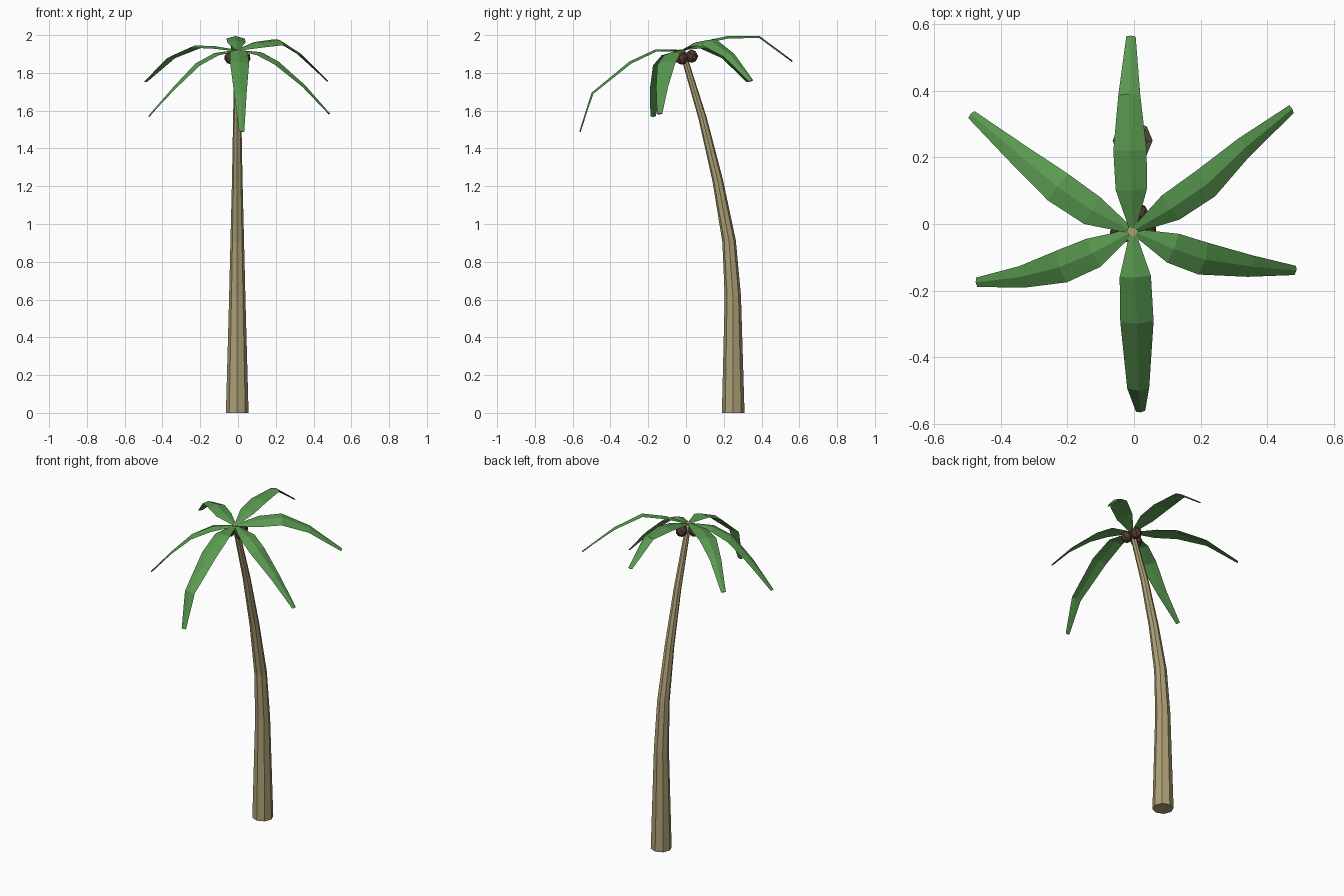
import bpy, bmesh, math
from mathutils import Vector

if "Cube" in bpy.data.objects:
    bpy.data.objects.remove(bpy.data.objects["Cube"])


def material(name, rgb):
    m = bpy.data.materials.new(name)
    m.diffuse_color = (*rgb, 1)
    m.use_nodes = True
    m.node_tree.nodes["Principled BSDF"].inputs["Base Color"].default_value = m.diffuse_color
    return m


BARK = material("bark", (0.42, 0.35, 0.18))
LEAF = material("leaf", (0.10, 0.32, 0.08))
NUT = material("nut", (0.09, 0.045, 0.03))


def loft(name, rings, mat):
    """Skin a list of equal-sized closed rings and cap both ends."""
    bm = bmesh.new()
    loops = [[bm.verts.new(p) for p in ring] for ring in rings]
    n = len(loops[0])
    for a, b in zip(loops, loops[1:]):
        for i in range(n):
            j = (i + 1) % n
            bm.faces.new((a[i], a[j], b[j], b[i]))
    bm.faces.new(loops[0][::-1])
    bm.faces.new(loops[-1])
    bmesh.ops.recalc_face_normals(bm, faces=bm.faces)
    me = bpy.data.meshes.new(name)
    bm.to_mesh(me)
    bm.free()
    me.materials.append(mat)
    ob = bpy.data.objects.new(name, me)
    bpy.context.collection.objects.link(ob)
    return ob


# Trunk: octagonal, tapering and bending (y, z, radius)
trunk = [(0.25, 0, 0.06), (0.248, 0.62, 0.043), (0.228, 0.91, 0.036),
         (0.168, 1.23, 0.028), (0.088, 1.56, 0.022), (-0.022, 1.925, 0.016)]
rings = []
for k, (y, z, r) in enumerate(trunk):
    lo, hi = trunk[max(k - 1, 0)], trunk[min(k + 1, len(trunk) - 1)]
    # rings lean with the path; both ends stay level
    slope = 0 if k in (0, len(trunk) - 1) else (hi[0] - lo[0]) / (hi[1] - lo[1])
    tilt = math.atan(slope)
    ring = []
    for i in range(8):
        a = i * math.pi / 4
        c, s = r * math.cos(a), r * math.sin(a)
        ring.append((-0.004 + c, y + s * math.cos(tilt), z - s * math.sin(tilt)))
    rings.append(ring)
loft("trunk", rings, BARK)

# Fronds: folded blades along a drooping spine, with a roll about the spine
ROOT = (-0.004, -0.022, 1.922)
HALF_WIDTH = (0.008, 0.047, 0.05, 0.033, 0.014)
DROP = (0.002, 0.012, 0.014, 0.01, 0.004)
FRONDS = {
    "back_frond": (0, [(-0.008, 0.10, 1.97), (-0.012, 0.22, 1.995),
                       (-0.014, 0.39, 1.995), (-0.009, 0.565, 1.865)]),
    "front_frond": (0, [(0.004, -0.16, 1.925), (0.009, -0.30, 1.86),
                        (0.013, -0.50, 1.695), (0.02, -0.565, 1.49)]),
    "back_right_frond": (18, [(0.11, 0.045, 1.96), (0.22, 0.12, 1.975),
                              (0.335, 0.23, 1.90), (0.475, 0.345, 1.76)]),
    "back_left_frond": (0, [(-0.125, 0.04, 1.942), (-0.23, 0.112, 1.945),
                            (-0.358, 0.218, 1.887), (-0.49, 0.33, 1.757)]),
    "front_right_frond": (6, [(0.12, -0.075, 1.91), (0.215, -0.107, 1.86),
                              (0.355, -0.128, 1.735), (0.487, -0.14, 1.585)]),
    "front_left_frond": (0, [(-0.125, -0.088, 1.905), (-0.225, -0.13, 1.85),
                             (-0.345, -0.16, 1.722), (-0.475, -0.175, 1.572)]),
}
for name, (roll, points) in FRONDS.items():
    spine = [Vector(p) for p in [ROOT] + points]
    rings = []
    for k, p in enumerate(spine):
        along = (spine[min(k + 1, 4)] - spine[max(k - 1, 0)]).normalized()
        side = Vector((-along.y, along.x, 0)).normalized()
        up = along.cross(side)
        a = math.radians(roll)
        side, up = (side * math.cos(a) + up * math.sin(a),
                    up * math.cos(a) - side * math.sin(a))
        w, d = HALF_WIDTH[k], DROP[k]
        left, right = p + side * w - up * d, p - side * w - up * d
        rings.append([left, p, right, p - up * 0.008])
    loft(name, rings, LEAF)

# Coconuts hanging under the crown
for i, loc in enumerate([(-0.039, -0.026, 1.88), (0.034, -0.022, 1.878), (0.01, 0.03, 1.888)]):
    bpy.ops.mesh.primitive_uv_sphere_add(segments=8, ring_count=5, radius=0.034, location=loc,
                                         rotation=(0.4, 0.3 * i, 0.5 * i))
    nut = bpy.context.object
    nut.name = f"coconut_{i + 1}"
    nut.data.materials.append(NUT)
